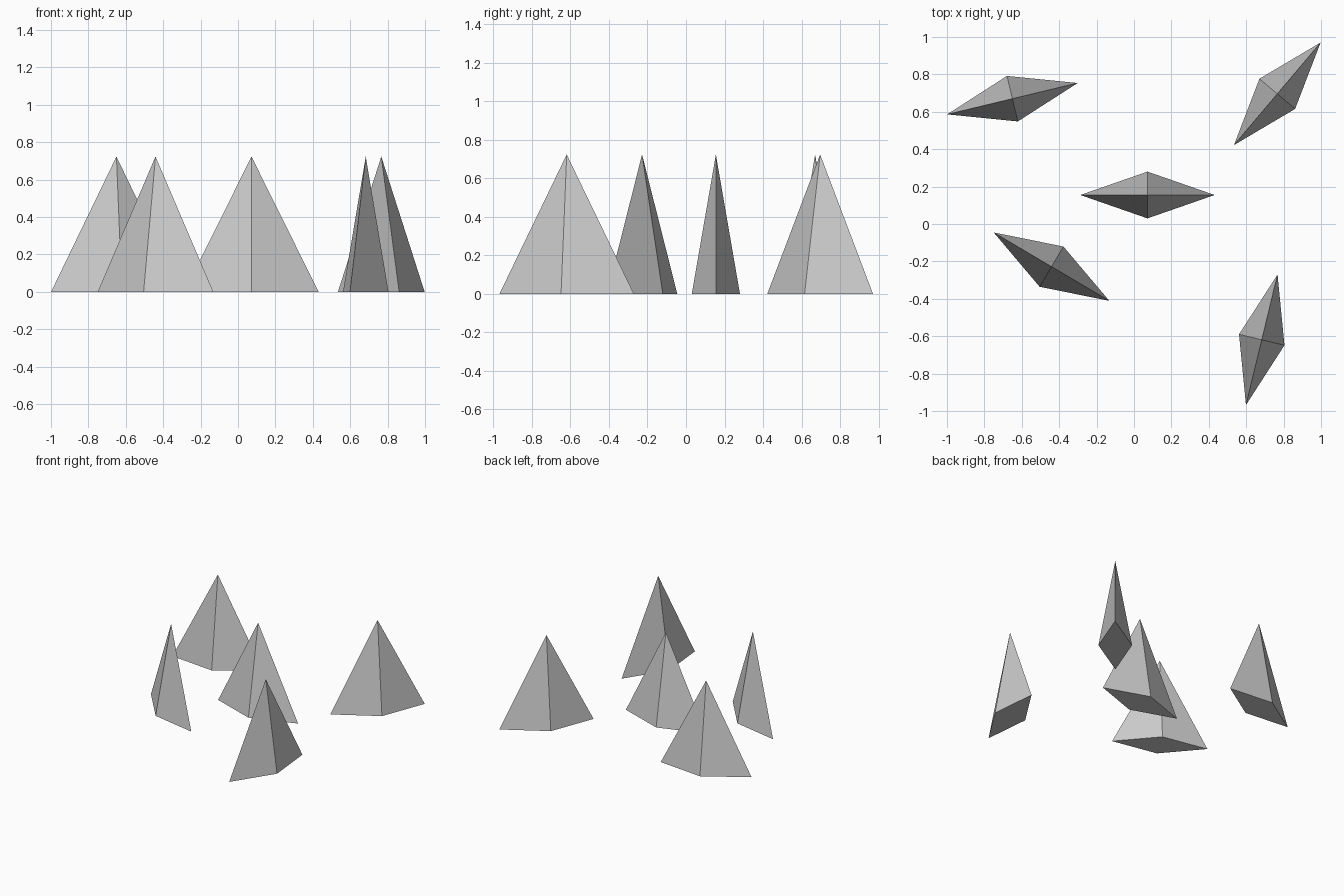
import bpy
from math import radians

if "Cube" in bpy.data.objects:
    bpy.data.objects.remove(bpy.data.objects["Cube"])

HEIGHT = 0.723
HALF_LONG, HALF_SHORT = 0.359, 0.125

# Each spike: centre x, centre y, turn of its long diagonal in degrees
SPIKES = [
    (-0.65, 0.67, 13.5),
    (0.766, 0.696, 49.8),
    (0.072, 0.155, 0),
    (-0.441, -0.228, -30.6),
    (0.683, -0.619, 76.4),
]


def add_spike(index, x, y, turn):
    # Four-sided pyramid on a diamond base
    bpy.ops.mesh.primitive_cone_add(vertices=4, radius1=1, radius2=0, depth=HEIGHT,
                                    location=(x, y, HEIGHT / 2),
                                    rotation=(0, 0, radians(turn)))
    spike = bpy.context.object
    spike.name = f"diamond_spike_{index}"
    spike.scale = (HALF_LONG, HALF_SHORT, 1)


for i, (x, y, turn) in enumerate(SPIKES, 1):
    add_spike(i, x, y, turn)
